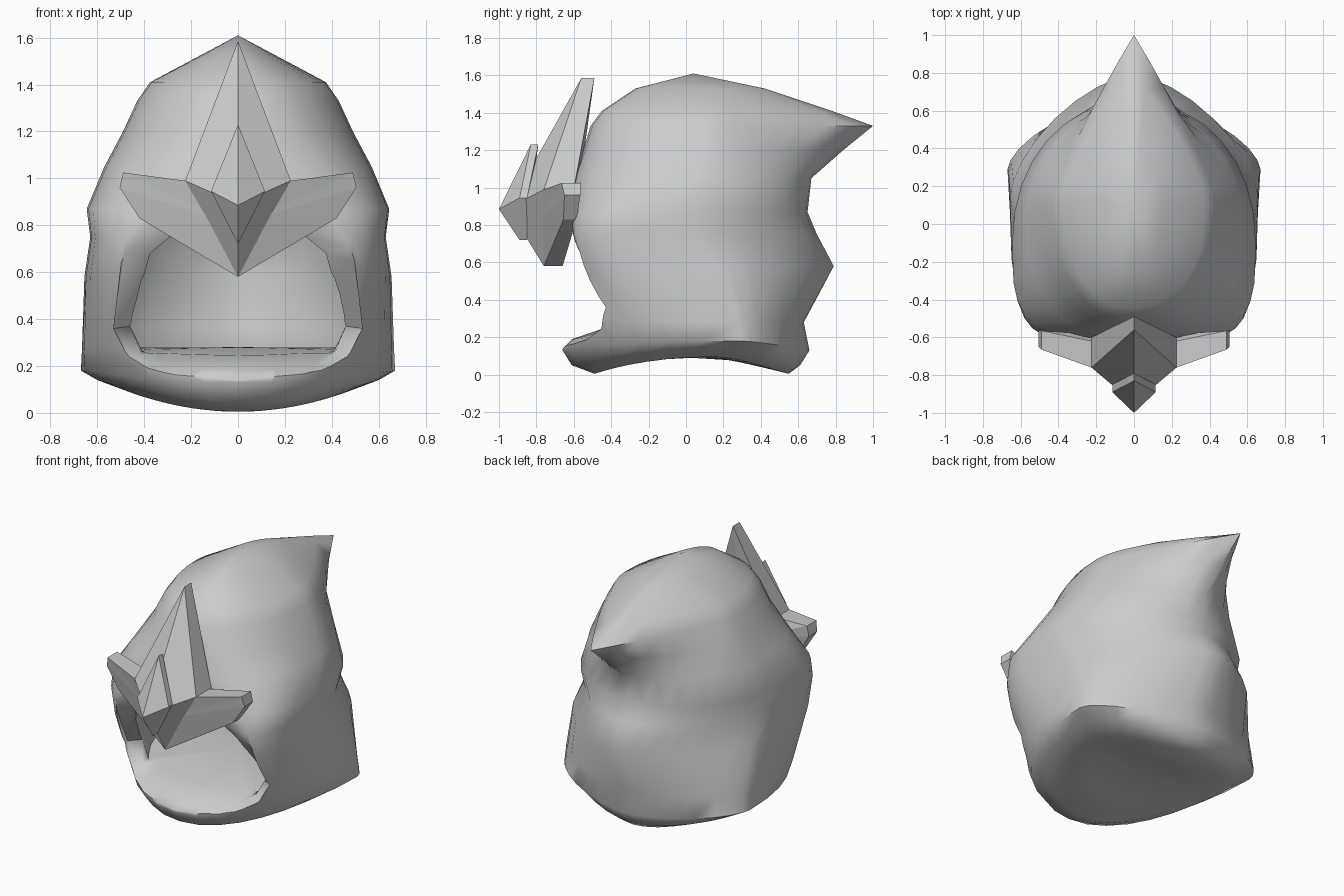
import bpy, bmesh
from math import sin, cos, pi, radians

cube = bpy.data.objects.get("Cube")
if cube:
    bpy.data.objects.remove(cube, do_unlink=True)

grey = bpy.data.materials.new("plain grey")
grey.use_nodes = True
grey.diffuse_color = (0.6, 0.6, 0.6, 1)
for node in grey.node_tree.nodes:
    if node.type == 'BSDF_PRINCIPLED':
        node.inputs["Base Color"].default_value = grey.diffuse_color


def loft(name, loops, start, end):
    """Skin closed loops and close both ends with a fan to a point."""
    bm = bmesh.new()
    rows = [[bm.verts.new(p) for p in loop] for loop in loops]
    n = len(rows[0])
    for a, b in zip(rows, rows[1:]):
        for i in range(n):
            j = (i + 1) % n
            bm.faces.new((a[i], a[j], b[j], b[i]))
    for row, tip in ((rows[0], start), (rows[-1], end)):
        v = bm.verts.new(tip)
        for i in range(n):
            bm.faces.new((row[i], row[(i + 1) % n], v))
    bmesh.ops.recalc_face_normals(bm, faces=bm.faces[:])
    mesh = bpy.data.meshes.new(name)
    bm.to_mesh(mesh)
    bm.free()
    mesh.materials.append(grey)
    obj = bpy.data.objects.new(name, mesh)
    bpy.context.scene.collection.objects.link(obj)
    return obj


def mirrored(half):
    """Complete a half outline that starts and ends on the middle plane."""
    return half + [(-p[0], *p[1:]) for p in reversed(half) if p[0] > 0]


# Hood rings: height, half width, y of widest point, front y, back y,
# front squareness, back squareness, side lift, spike length
UNDERSIDE = [
    (0.075, 0.28, 0.05, -0.25, 0.27, 2, 1.8, 0.02, 0),
    (0.005, 0.48, 0.15, -0.49, 0.55, 2.1, 1.7, 0.09, 0),
    (0.05, 0.60, 0.25, -0.61, 0.61, 2.1, 1.6, 0.09, 0),
]
WALLS = [
    (0.13, 0.67, 0.29, -0.66, 0.66, 2.1, 1.6, 0.05, 0),
    (0.28, 0.665, 0.28, -0.66, 0.63, 2.5, 1.6, 0, 0),
    (0.58, 0.655, 0.15, -0.64, 0.79, 3.8, 1.55, 0, 0),
    (0.75, 0.63, -0.04, -0.635, 0.70, 4.5, 1.7, 0, 0),
    (0.87, 0.645, -0.1, -0.62, 0.65, 3.6, 2.1, 0, 0),
    (1.05, 0.57, 0.05, -0.60, 0.65, 2.6, 1.8, 0, 0.02),
    (1.20, 0.49, 0.1, -0.55, 0.58, 2.3, 1.8, 0, 0.26),
    (1.33, 0.43, 0.1, -0.51, 0.51, 2.2, 1.8, 0, 0.49),
    (1.41, 0.375, 0.1, -0.45, 0.46, 2.2, 1.8, 0, 0.32),
    (1.53, 0.15, 0.08, -0.27, 0.33, 2, 1.8, 0, 0.09),
]


def ring(z, half, mid, front, back, front_sq, back_sq, lift, spike, segments=32):
    points = []
    for i in range(segments):
        c, s = cos(2 * pi * i / segments), sin(2 * pi * i / segments)
        power = 2 / (front_sq if s < 0 else back_sq)
        x = half * abs(c) ** power * (1 if c > 0 else -1)
        reach = back if s > 0 else front
        y = mid + (reach - mid) * abs(s) ** power
        if s > 0:
            y += spike * max(0, 1 - abs(x) / 0.4) ** 1.3
        points.append((x, y, z + lift * (x / half) ** 2))
    return points


hood = loft("hood", [ring(*r) for r in UNDERSIDE + WALLS],
            (0, 0.03, 0.09), (0, 0.04, 1.61))


# Hollow inside of the hood, with a gently arched floor
def shrink(p):
    return (p[0] * 0.88, 0.1 + (p[1] - 0.1) * 0.88, 0.8 + (p[2] - 0.8) * 0.84)


cavity = loft("cavity_cutter",
              [[shrink(p) for p in ring(*r[:-1], 0)] for r in WALLS],
              (0, 0.05, 0.28), shrink((0, 0.04, 1.61)))

# Face opening with a bevelled rim: outer x, z, rim y, inner x, z
RIM = mirrored([
    (0, 0.86, -0.62, 0, 0.78),
    (0.40, 0.83, -0.62, 0.29, 0.75),
    (0.49, 0.71, -0.60, 0.375, 0.68),
    (0.53, 0.36, -0.40, 0.46, 0.37),
    (0.47, 0.24, -0.46, 0.41, 0.25),
    (0.37, 0.17, -0.56, 0.33, 0.20),
    (0.17, 0.145, -0.65, 0.15, 0.19),
    (0, 0.14, -0.66, 0, 0.19),
])


def inner_x(p):
    return p[3] if p[0] >= 0 else -p[3]


opening = loft("opening_cutter", [
    [(p[0], -0.95, p[1]) for p in RIM],
    [(p[0], p[2], p[1]) for p in RIM],
    [(inner_x(p), p[2] + 0.05, p[4]) for p in RIM],
    [(inner_x(p), -0.2, max(p[4], 0.33 - 0.04 * abs(p[3]))) for p in RIM],
], (0, -0.95, 0.5), (0, -0.2, 0.5))

# Carve the hood, then drop the cutters
for cutter in (cavity, opening):
    cutter.hide_render = True
    mod = hood.modifiers.new(cutter.name, 'BOOLEAN')
    mod.operation = 'DIFFERENCE'
    mod.solver = 'EXACT'
    mod.object = cutter
bpy.context.view_layer.update()
graph = bpy.context.evaluated_depsgraph_get()
carved = bpy.data.meshes.new_from_object(hood.evaluated_get(graph))
hood.modifiers.clear()
hood.data = carved
for cutter in (cavity, opening):
    bpy.data.objects.remove(cutter, do_unlink=True)
carved.shade_smooth()
carved.set_sharp_from_angle(angle=radians(58))


# Faceted crest plates: half outline of x, y, z, depth, with a front apex
def plate(name, half, apex):
    outline = mirrored(half)
    front = [p[:3] for p in outline]
    back = [(p[0], p[1] + p[3], p[2]) for p in outline]
    rear = (0, sum(p[1] for p in back) / len(back), apex[2])
    return loft(name, [front, back], apex, rear)


plate("brow_wings", [
    (0, -0.83, 0.95, 0.17),
    (0.225, -0.76, 0.99, 0.14),
    (0.49, -0.665, 1.025, 0.10),
    (0.505, -0.65, 0.96, 0.085),
    (0.42, -0.655, 0.83, 0.07),
    (0, -0.76, 0.58, 0.10),
], (0, -0.81, 0.8))

plate("tall_crest", [
    (0, -0.56, 1.585, 0.07),
    (0.225, -0.76, 0.99, 0.16),
    (0, -0.76, 0.58, 0.10),
], (0, -0.95, 0.89))

plate("small_crest", [
    (0, -0.83, 1.23, 0.04),
    (0.115, -0.89, 0.945, 0.04),
    (0, -0.89, 0.72, 0.04),
], (0, -1.0, 0.885))
